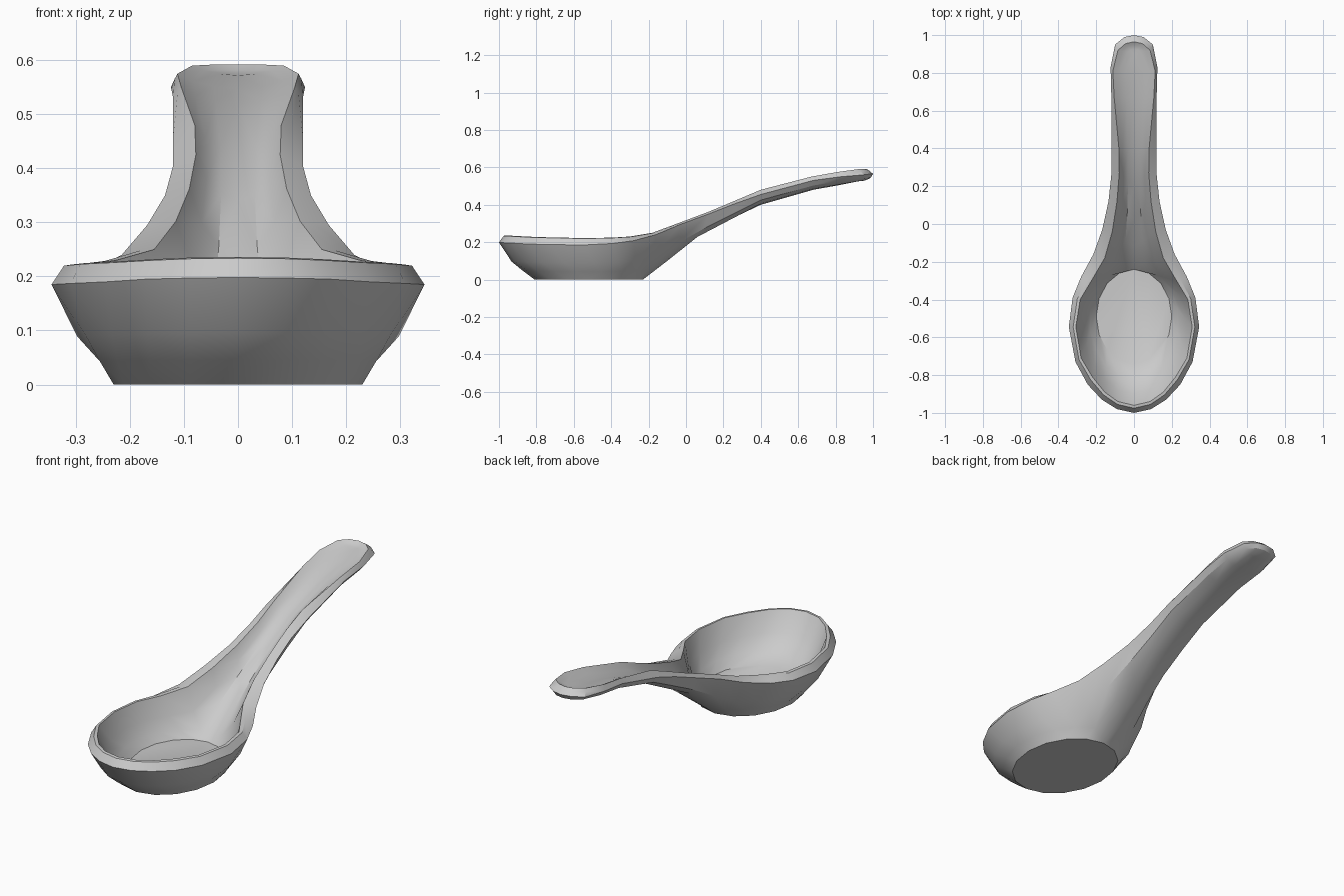
import bpy, bmesh, math
from mathutils import Vector

if "Cube" in bpy.data.objects:
    bpy.data.objects.remove(bpy.data.objects["Cube"])

# Stations run round one half, from the bowl tip to the handle end.
# Outer rim edge and inner rim edge: x, y, z
OUTER = [(0, -1, .198), (.09, -.98, .197), (.17, -.93, .195), (.245, -.85, .19),
         (.31, -.73, .187), (.345, -.545, .185), (.325, -.39, .193), (.28, -.28, .208),
         (.215, -.16, .24), (.168, -.03, .295), (.135, .12, .35), (.12, .26, .405),
         (.12, .4, .455), (.12, .68, .53), (.124, .83, .55), (.1, .95, .56),
         (.05, .99, .565), (0, 1, .565)]
INNER = [(0, -.96, .236), (.085, -.94, .235), (.155, -.89, .232), (.22, -.81, .228),
         (.28, -.71, .225), (.308, -.545, .222), (.285, -.4, .224), (.225, -.3, .23),
         (.155, -.18, .25), (.115, -.04, .302), (.09, .12, .362), (.078, .27, .425),
         (.08, .4, .48), (.105, .67, .55), (.112, .81, .575), (.085, .92, .59),
         (.045, .955, .592), (0, .965, .592)]
# Handle centre lines below and above: y, z
KEEL = [(-.1, .1), (.02, .21), (.2, .305), (.4, .4), (.68, .48), (.82, .505)] + [(.92, .525)] * 3
TROUGH = [(-.12, .13), (.02, .235), (.2, .34), (.4, .435), (.67, .52), (.8, .548)] + [(.9, .572)] * 3
FLAT = 8  # last station on the flat base


def base_line(cy, rx, ry, z, centre):
    """Half ellipse of the flat base, continued by the handle centre line."""
    arc = []
    for i in range(FLAT + 1):
        a = math.pi * i / FLAT
        x = 0 if i in (0, FLAT) else rx * math.sin(a)
        arc.append(Vector((x, cy - ry * math.cos(a), z)))
    return arc + [Vector((0, y, h)) for y, h in centre]


def between(a, b, bowl, handle):
    """Row between two rows; (sideways, upward) fractions blend bowl to handle."""
    row = []
    for i, (p, q) in enumerate(zip(a, b)):
        w = min(max((i - 7) / 4, 0), 1)
        s, u = (m + (n - m) * w for m, n in zip(bowl, handle))
        row.append(Vector((p.x + (q.x - p.x) * s, p.y + (q.y - p.y) * s,
                           p.z + (q.z - p.z) * u)))
    return row


outer = [Vector(p) for p in OUTER]
inner = [Vector(p) for p in INNER]
base = base_line(-.52, .23, .29, 0, KEEL)
floor = base_line(-.49, .2, .25, .035, TROUGH)
rows = [base,
        between(base, outer, (.32, .23), (.45, .1)),
        between(base, outer, (.64, .48), (.83, .45)),
        outer,
        between(outer, inner, (.62, .94), (.55, .6)),
        inner,
        between(floor, inner, (.72, .52), (.75, .5)),
        between(floor, inner, (.38, .2), (.4, .14)),
        floor]

# Skin the rows on both halves and close the base and the bowl floor
bm = bmesh.new()
for side in (1, -1):
    grid = [[bm.verts.new((p.x * side, p.y, p.z)) for p in row] for row in rows]
    for a, b in zip(grid, grid[1:]):
        for i in range(len(a) - 1):
            bm.faces.new((a[i], a[i + 1], b[i + 1], b[i]))
    for row in (grid[0], grid[-1]):
        bm.faces.new(row[:FLAT + 1])
bmesh.ops.remove_doubles(bm, verts=bm.verts, dist=1e-4)
bmesh.ops.recalc_face_normals(bm, faces=bm.faces)
mesh = bpy.data.meshes.new("spoon")
bm.to_mesh(mesh)
bm.free()

spoon = bpy.data.objects.new("spoon", mesh)
bpy.context.collection.objects.link(spoon)
grey = bpy.data.materials.new("light grey")
grey.diffuse_color = (.6, .6, .6, 1)
grey.use_nodes = True
grey.node_tree.nodes["Principled BSDF"].inputs["Base Color"].default_value = grey.diffuse_color
mesh.materials.append(grey)
bpy.context.view_layer.objects.active = spoon
spoon.select_set(True)
bpy.ops.object.shade_smooth_by_angle(angle=math.radians(32))
